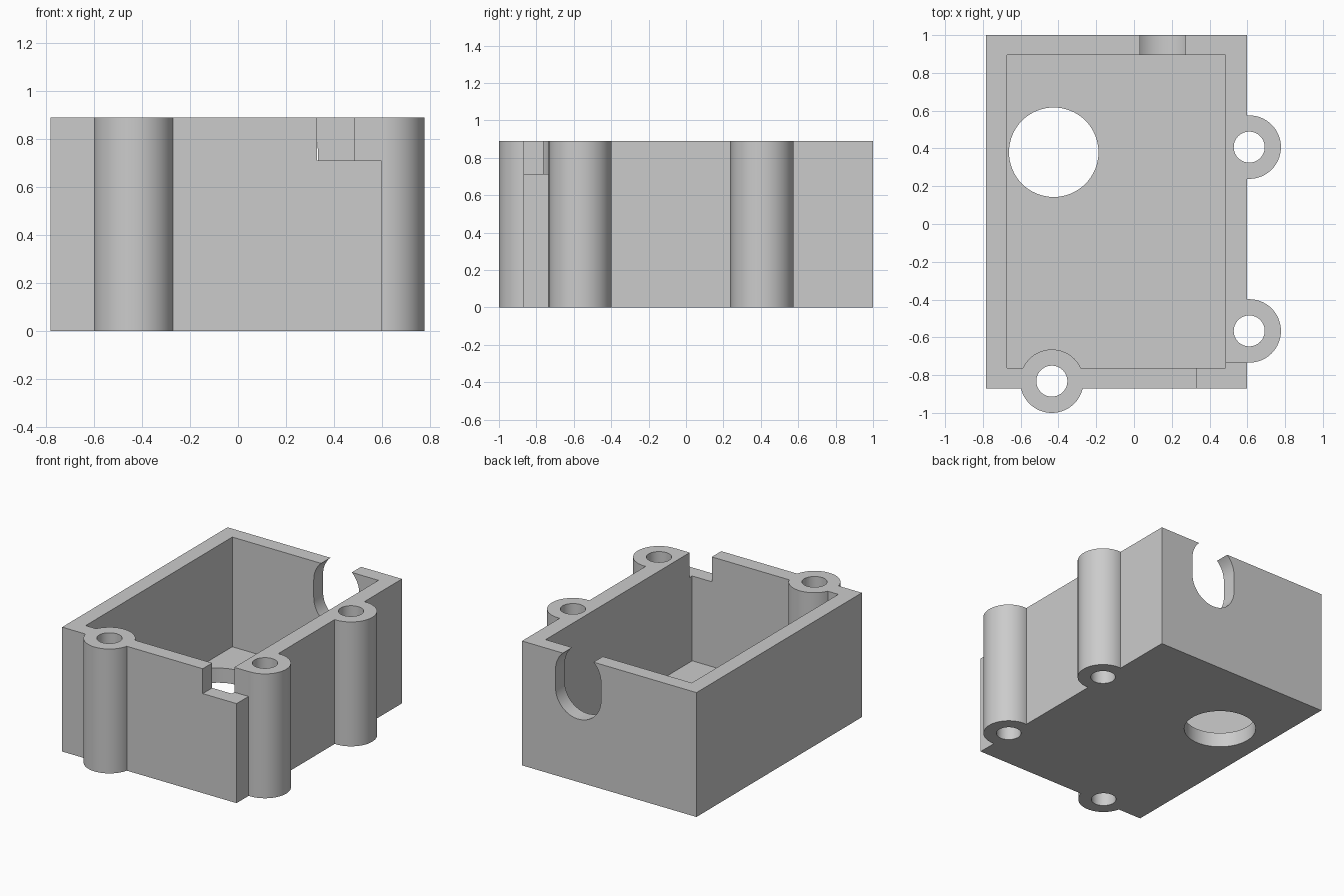
import bpy
import bmesh
import math

cube = bpy.data.objects.get("Cube")
if cube:
    bpy.data.objects.remove(cube, do_unlink=True)

HEIGHT, FLOOR = 0.89, 0.105
BOSS_R, SCREW_R = 0.168, 0.082
FRONT_BOSS = (-0.435, -0.832)
SIDE_BOSSES = [(0.61, 0.407), (0.61, -0.566)]

grey = bpy.data.materials.new("plain grey")
grey.use_nodes = True
grey.diffuse_color = (0.6, 0.6, 0.6, 1)
grey.node_tree.nodes["Principled BSDF"].inputs["Base Color"].default_value = (0.6, 0.6, 0.6, 1)


def prism(name, outline, direction):
    """Extrude a closed outline of 3D points along a direction."""
    bm = bmesh.new()
    face = bm.faces.new([bm.verts.new(p) for p in outline])
    grown = bmesh.ops.extrude_face_region(bm, geom=[face])["geom"]
    bmesh.ops.translate(bm, vec=direction,
                        verts=[v for v in grown if isinstance(v, bmesh.types.BMVert)])
    bmesh.ops.recalc_face_normals(bm, faces=bm.faces)
    mesh = bpy.data.meshes.new(name)
    bm.to_mesh(mesh)
    bm.free()
    mesh.materials.append(grey)
    obj = bpy.data.objects.new(name, mesh)
    bpy.context.collection.objects.link(obj)
    return obj


def block(name, x0, x1, y0, y1, z0, z1):
    return prism(name, [(x0, y0, z0), (x1, y0, z0), (x1, y1, z0), (x0, y1, z0)],
                 (0, 0, z1 - z0))


def arc(cx, cy, r, start, end, steps):
    angles = [start + (end - start) * i / steps for i in range(steps + 1)]
    return [(cx + r * math.cos(a), cy + r * math.sin(a)) for a in angles]


def cylinder(name, centre, r, z0, z1):
    ring = arc(*centre, r, 0, math.tau, 64)[:-1]
    return prism(name, [(x, y, z0) for x, y in ring], (0, 0, z1 - z0))


def combine(target, other, operation):
    """Apply a boolean and discard the helper."""
    mod = target.modifiers.new(operation, "BOOLEAN")
    mod.operation, mod.object, mod.solver = operation, other, "EXACT"
    bpy.context.view_layer.objects.active = target
    bpy.ops.object.modifier_apply(modifier=mod.name)
    bpy.data.objects.remove(other, do_unlink=True)


# Outer body with the two side screw posts
body = block("enclosure_body", -0.783, 0.598, -0.87, 1.0, 0, HEIGHT)
for spot in SIDE_BOSSES:
    combine(body, cylinder("side_post", spot, BOSS_R, 0, HEIGHT), "UNION")

# Hollow interior, then the front post that bulges into it
combine(body, block("cavity", -0.672, 0.485, -0.763, 0.895, FLOOR, 1.2), "DIFFERENCE")
combine(body, cylinder("front_post", FRONT_BOSS, BOSS_R, 0, HEIGHT), "UNION")

# Screw holes through all posts
for spot in SIDE_BOSSES + [FRONT_BOSS]:
    combine(body, cylinder("screw_hole", spot, SCREW_R, -0.2, 1.2), "DIFFERENCE")

# Large round hole in the floor
combine(body, cylinder("floor_hole", (-0.425, 0.38), 0.237, -0.2, 0.4), "DIFFERENCE")

# Rounded cable slot in the back wall, its upper arc open at the rim
slot = arc(0.153, 0.757, 0.18, 0, math.pi, 32) + arc(0.153, 0.63, 0.18, math.pi, math.tau, 32)
combine(body, prism("cable_slot", [(x, 0.8, z) for x, z in slot], (0, 0.4, 0)), "DIFFERENCE")

# Notch in the front corner
combine(body, block("corner_notch", 0.33, 0.7, -1.1, -0.735, 0.712, 1.2), "DIFFERENCE")

# Smooth curved walls with crisp edges
bpy.ops.object.select_all(action="DESELECT")
body.select_set(True)
bpy.context.view_layer.objects.active = body
bpy.ops.object.shade_smooth_by_angle(angle=math.radians(30))
